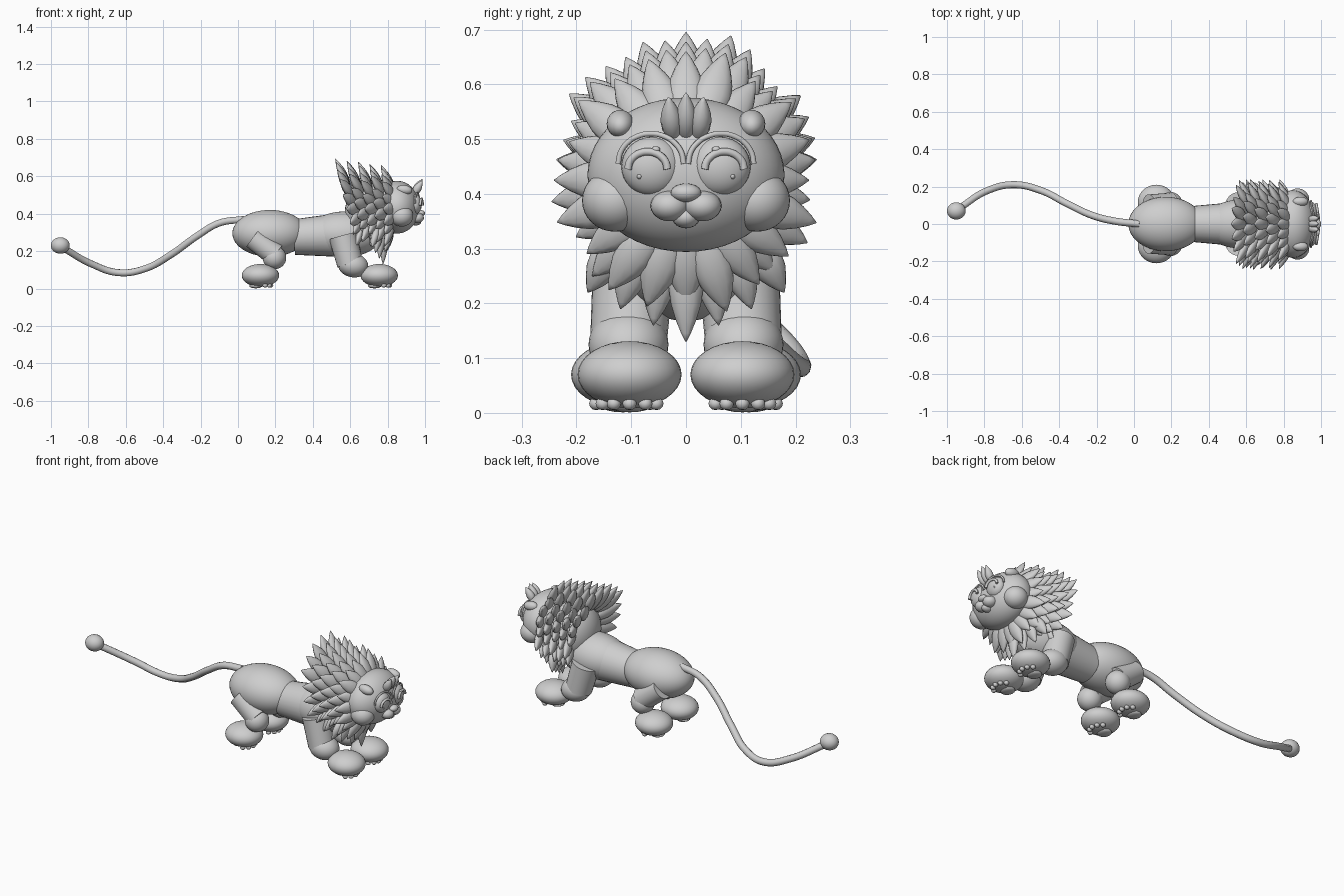
import bpy, bmesh, math
from mathutils import Vector, Matrix

cube = bpy.data.objects.get("Cube")
if cube:
    bpy.data.objects.remove(cube, do_unlink=True)

grey = bpy.data.materials.new("soft grey")
grey.use_nodes = True
grey.diffuse_color = (0.62, 0.62, 0.62, 1)
grey.node_tree.nodes["Principled BSDF"].inputs["Base Color"].default_value = grey.diffuse_color


def finish(name, bm):
    mesh = bpy.data.meshes.new(name)
    bmesh.ops.recalc_face_normals(bm, faces=bm.faces)
    bm.to_mesh(mesh)
    bm.free()
    for poly in mesh.polygons:
        poly.use_smooth = True
    mesh.materials.append(grey)
    obj = bpy.data.objects.new(name, mesh)
    bpy.context.collection.objects.link(obj)
    return obj


def ball(name, centre, radii, tilt=0, detail=32):
    bm = bmesh.new()
    matrix = (Matrix.Translation(centre) @ Matrix.Rotation(tilt, 4, 'Y')
              @ Matrix.Diagonal((*radii, 1)))
    bmesh.ops.create_uvsphere(bm, u_segments=detail, v_segments=detail // 2, radius=1, matrix=matrix)
    return finish(name, bm)


def rod(name, start, end, r1, r2):
    start, end = Vector(start), Vector(end)
    axis = end - start
    bm = bmesh.new()
    matrix = (Matrix.Translation((start + end) / 2)
              @ axis.to_track_quat('Z', 'Y').to_matrix().to_4x4())
    bmesh.ops.create_cone(bm, cap_ends=True, segments=28, radius1=r1, radius2=r2,
                          depth=axis.length, matrix=matrix)
    obj = finish(name, bm)
    bpy.context.view_layer.objects.active = obj
    obj.select_set(True)
    bpy.ops.object.shade_smooth_by_angle(angle=math.radians(40))
    obj.select_set(False)


def tube(name, points, radius):
    curve = bpy.data.curves.new(name, 'CURVE')
    curve.dimensions = '3D'
    curve.bevel_depth = radius
    curve.bevel_resolution = 3
    curve.use_fill_caps = True
    spline = curve.splines.new('BEZIER')
    spline.bezier_points.add(len(points) - 1)
    for knot, place in zip(spline.bezier_points, points):
        knot.co = place
        knot.handle_left_type = knot.handle_right_type = 'AUTO'
    curve.materials.append(grey)
    bpy.context.collection.objects.link(bpy.data.objects.new(name, curve))


LEAF = [(0, 0.3), (0.12, 0.62), (0.3, 0.92), (0.48, 1), (0.65, 0.86), (0.8, 0.58), (0.92, 0.28), (1, 0.03)]


def add_leaf(bm, base, tip, facing, width, thick, sides=12):
    """Plump pointed leaf lofted from base to tip, its flat side towards facing."""
    base, tip = Vector(base), Vector(tip)
    axis = tip - base
    across = axis.cross(Vector(facing)).normalized()
    out = across.cross(axis).normalized()
    rings = []
    for along, size in LEAF:
        ring = []
        for k in range(sides):
            a = math.tau * k / sides
            ring.append(bm.verts.new(base + axis * along + across * (math.cos(a) * width * size)
                                     + out * (math.sin(a) * thick * size)))
        rings.append(ring)
    for low, high in zip(rings, rings[1:]):
        for k in range(sides):
            j = (k + 1) % sides
            bm.faces.new((low[k], low[j], high[j], high[k]))
    bm.faces.new(rings[0])
    bm.faces.new(rings[-1])


# Body: round haunches, slim waist and chest
ball("haunches", (0.17, 0, 0.295), (0.2, 0.145, 0.125), detail=48)
rod("waist", (0.3, 0, 0.275), (0.52, 0, 0.285), 0.095, 0.115)
ball("chest", (0.57, 0, 0.29), (0.2, 0.13, 0.122), detail=48)
ball("neck", (0.7, 0, 0.4), (0.13, 0.155, 0.165))

# Tail with a ball at its end
tube("tail", [(0.03, 0, 0.37), (-0.1, 0.015, 0.35), (-0.22, 0.045, 0.28), (-0.36, 0.11, 0.18),
              (-0.5, 0.18, 0.105), (-0.64, 0.21, 0.085), (-0.78, 0.18, 0.13), (-0.94, 0.08, 0.22)], 0.019)
ball("tail_ball", (-0.95, 0.07, 0.23), (0.05, 0.046, 0.044))


def paw(name, x, y):
    ball(name + "_foot", (x, y, 0.07), (0.1, 0.095, 0.061))
    ball(name + "_sole_pad", (x - 0.025, y, 0.013), (0.035, 0.04, 0.012), detail=16)
    for k in range(5):
        a = (k - 2) * 0.55
        ball(name + "_toe_pad", (x + 0.055 * math.cos(a), y + 0.055 * math.sin(a), 0.017),
             (0.014, 0.013, 0.012), detail=12)


# Legs and face pairs
for s, side in ((1, "far"), (-1, "near")):
    rod(side + "_thigh", (0.08, s * 0.1, 0.27), (0.2, s * 0.105, 0.18), 0.058, 0.062)
    ball(side + "_rear_knee", (0.195, s * 0.108, 0.165), (0.063, 0.063, 0.062))
    paw(side + "_rear", 0.12, s * 0.115)
    rod(side + "_upper_arm", (0.56, s * 0.095, 0.28), (0.6, s * 0.105, 0.13), 0.075, 0.07)
    ball(side + "_front_knee", (0.615, s * 0.105, 0.125), (0.082, 0.073, 0.065), 0.2)
    paw(side + "_front", 0.755, s * 0.103)

    ball(side + "_cheek", (0.875, s * 0.13, 0.388), (0.062, 0.06, 0.057))
    ball(side + "_ear", (0.89, s * 0.12, 0.528), (0.042, 0.025, 0.025), 0.15, 20)
    ball(side + "_eye", (0.945, s * 0.062, 0.45), (0.038, 0.056, 0.054))
    ball(side + "_muzzle", (0.958, s * 0.03, 0.378), (0.036, 0.035, 0.028), detail=24)
    ball(side + "_pupil", (0.974, s * 0.085, 0.432), (0.006, 0.005, 0.005), detail=12)
    ball(side + "_eyelid_bead", (0.982, s * 0.055, 0.481), (0.006, 0.008, 0.006), detail=12)
    brow, lid = [], []
    for k in range(9):
        a = math.pi * k / 8
        c, h = math.cos(a), math.sin(a)
        brow.append((0.97 - 0.012 * (1 + c), s * (0.064 + 0.06 * c), 0.455 + 0.055 * h))
        lid.append((0.981 - 0.006 * c, s * (0.07 + 0.036 * c), 0.445 + 0.032 * h))
    tube(side + "_brow", brow, 0.005)
    tube(side + "_eyelid", lid, 0.007)

# Head
ball("head", (0.85, 0, 0.435), (0.122, 0.18, 0.141), detail=48)
ball("nose", (0.978, 0, 0.402), (0.022, 0.028, 0.017), detail=24)
ball("chin", (0.95, 0, 0.357), (0.03, 0.025, 0.02), detail=20)

# Forelock of three short tufts
bm = bmesh.new()
for k in (-1, 0, 1):
    add_leaf(bm, (0.935, k * 0.022, 0.495), (0.985, k * 0.032, 0.585 - 0.008 * abs(k)), (1, 0, -0.3), 0.02, 0.022)
finish("forelock", bm)

# Mane: staggered rings of leaves, leaning backwards at the top
bm = bmesh.new()
RINGS, COUNT = 5, 20
for i in range(RINGS):
    t = i / (RINGS - 1)
    for k in range(COUNT):
        a = math.tau * (k + 0.5 * (i % 2)) / COUNT
        up, sideways = math.cos(a), math.sin(a)
        if i > 0 and up < -0.82:
            continue
        front_x, back_x = 0.775 - 0.01 * up, 0.58 - 0.06 * up
        reach = (0.235 if up > 0 else 0.24) + 0.035 * t * max(up, 0) + 0.012 * math.sin(k * 2.3)
        tip = Vector((front_x + (back_x - front_x) * t, sideways * (reach - 0.012 * up * up), 0.425 + up * reach))
        radial = Vector((0, sideways, up))
        base = tip - radial * 0.155 + Vector((0.075 - 0.035 * max(-up, 0), 0, 0))
        add_leaf(bm, base, tip, radial + Vector((0.8, 0, 0)), 0.036, 0.021)
finish("mane", bm)

# Long chest tufts hanging below the chin
bm = bmesh.new()
for k in range(-3, 4):
    y = k * 0.052
    add_leaf(bm, (0.785 - 0.012 * abs(k), y * 0.75, 0.325), (0.775 - 0.02 * abs(k), y * 1.15, 0.13 + 0.03 * abs(k)),
             (1, 0, 0), 0.032, 0.022)
finish("chest_tufts", bm)
